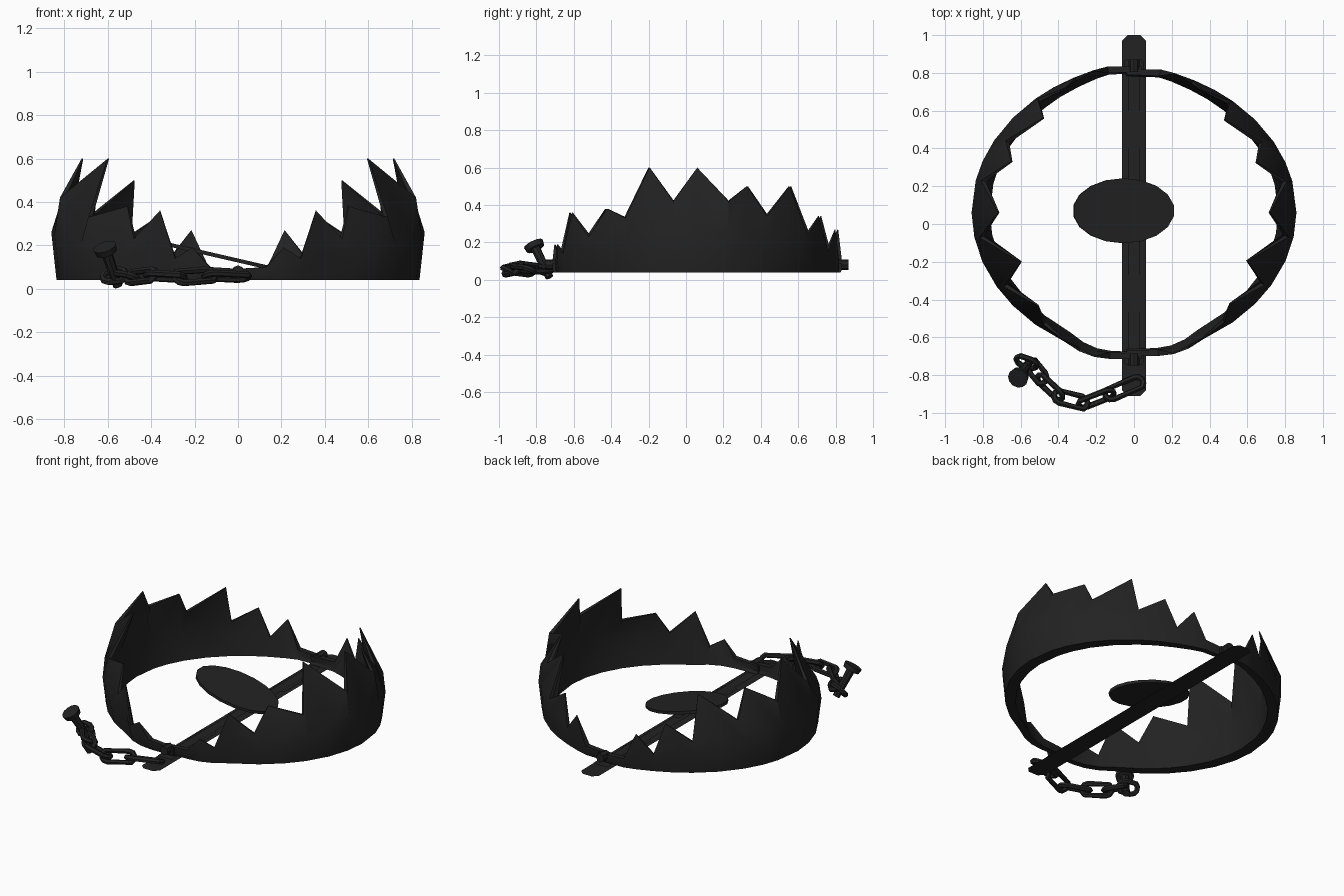
import bpy, bmesh, math
from mathutils import Vector, Matrix

cube = bpy.data.objects.get("Cube")
if cube:
    bpy.data.objects.remove(cube, do_unlink=True)

iron = bpy.data.materials.new("dark_iron")
iron.use_nodes = True
iron.diffuse_color = (0.016, 0.016, 0.016, 1)
iron.node_tree.nodes["Principled BSDF"].inputs["Base Color"].default_value = (0.016, 0.016, 0.016, 1)
MID_Y = 0.065  # centre of the jaw ring


def finish(name, bm, smooth=None):
    mesh = bpy.data.meshes.new(name)
    bm.to_mesh(mesh)
    bm.free()
    mesh.materials.append(iron)
    obj = bpy.data.objects.new(name, mesh)
    bpy.context.collection.objects.link(obj)
    if smooth:
        bpy.ops.object.select_all(action='DESELECT')
        obj.select_set(True)
        bpy.context.view_layer.objects.active = obj
        bpy.ops.object.shade_smooth_by_angle(angle=math.radians(smooth))


def plate(name, half_w, y0, y1, z0, z1, cut=0.001):
    """Flat bar along y with chamfered corners."""
    outline = [(half_w, y0 + cut), (half_w, y1 - cut), (half_w - cut, y1), (cut - half_w, y1),
               (-half_w, y1 - cut), (-half_w, y0 + cut), (cut - half_w, y0), (half_w - cut, y0)]
    bm = bmesh.new()
    face = bm.faces.new([bm.verts.new((x, y, z0)) for x, y in outline])
    bmesh.ops.solidify(bm, geom=[face], thickness=z0 - z1)
    # Solidify may grow either way, so settle the plate on its own floor
    low = min(v.co.z for v in bm.verts)
    bmesh.ops.translate(bm, vec=(0, 0, z0 - low), verts=bm.verts)
    bmesh.ops.recalc_face_normals(bm, faces=bm.faces)
    finish(name, bm)


def add_rod(bm, a, b, r1, r2, sides):
    a, b = Vector(a), Vector(b)
    turn = (b - a).to_track_quat('Z', 'Y').to_matrix().to_4x4()
    bmesh.ops.create_cone(bm, cap_ends=True, segments=sides, radius1=r1, radius2=r2,
                          depth=(b - a).length, matrix=Matrix.Translation((a + b) / 2) @ turn)


# Toothed edge of one jaw, from front pivot to back pivot: tips and valleys
edge = [(-0.04, -0.71, 0.09), (0.13, -0.71, 0.10), (0.21, -0.70, 0.19), (0.29, -0.67, 0.14),
        (0.36, -0.62, 0.36), (0.48, -0.53, 0.23), (0.51, -0.43, 0.38), (0.69, -0.33, 0.33),
        (0.60, -0.20, 0.60), (0.82, -0.07, 0.42), (0.72, 0.06, 0.60), (0.81, 0.23, 0.42),
        (0.65, 0.33, 0.50), (0.68, 0.44, 0.34), (0.48, 0.56, 0.50), (0.51, 0.66, 0.24),
        (0.36, 0.72, 0.34), (0.31, 0.77, 0.15), (0.215, 0.81, 0.27), (0.14, 0.83, 0.10),
        (-0.04, 0.83, 0.09)]


def jaw(name, side, stretch):
    """Closed shell: thick at the rim, thinning to sharp teeth."""
    bm = bmesh.new()
    columns = []
    for i, (x, y, z) in enumerate(edge):
        bow = 0.86 * max(0, 1 - ((y - MID_Y) / 0.775) ** 2) ** 0.56
        bx = x if x < 0.1 else max(bow, x)
        dy = (y - MID_Y) * stretch
        inward = -Vector((max(bx, 0) / 0.74, dy / 0.60, 0)).normalized()
        thick = 0.028 + 0.045 * max(bx, 0) / 0.86
        is_end = bx < 0.15
        top_share = 1 if is_end else 0.1 if i % 2 == 0 else 0.35
        outer = [Vector((bx * 0.972, dy * 0.99, 0.04)), Vector((bx, dy, min(0.26, z * 0.6))),
                 Vector((x, dy, z))]
        inner = [p + inward * thick * share for p, share in zip(outer, (1, 0.85, top_share))]
        columns.append([bm.verts.new((side * p.x, MID_Y + p.y, p.z)) for p in outer + inner[::-1]])
    for a, b in zip(columns, columns[1:]):
        for j in range(6):
            k = (j + 1) % 6
            bm.faces.new((a[j], b[j], b[k], a[k]))
    bm.faces.new(columns[0])
    bm.faces.new(columns[-1])
    bmesh.ops.recalc_face_normals(bm, faces=bm.faces)
    finish(name, bm, 35)


jaw("left_jaw", 1, 0.985)
jaw("right_jaw", -1, 1.005)

# Base bar, raised strip, spring clips and pivots
plate("base_bar", 0.063, -0.91, 1.0, 0.021, 0.034, 0.03)
plate("centre_strip", 0.03, -0.70, 0.83, 0.034, 0.052)
for label, y in (("front", -0.365), ("back", 0.50)):
    plate(label + "_clip", 0.046, y - 0.10, y + 0.10, 0.028, 0.07, 0.018)
for label, y in (("front", -0.715), ("back", 0.84)):
    plate(label + "_pivot", 0.05, y - 0.03, y + 0.03, 0.034, 0.075, 0.008)
    bm = bmesh.new()
    add_rod(bm, (0, y - 0.035, 0.08), (0, y + 0.03, 0.08), 0.028, 0.028, 8)
    finish(label + "_pivot_pin", bm)

# Tilted oval trigger pan on a short post
bm = bmesh.new()
bmesh.ops.create_cone(bm, cap_ends=True, segments=18, radius1=1, radius2=1, depth=0.018)
bmesh.ops.scale(bm, vec=(0.275, 0.172, 1), verts=bm.verts)
bmesh.ops.transform(bm, verts=bm.verts, matrix=Matrix.Translation((-0.055, 0.07, 0.143))
                    @ Matrix.Rotation(math.radians(13), 4, 'Y'))
finish("trigger_pan", bm)
plate("pan_post", 0.025, 0.03, 0.11, 0.05, 0.125)

# Chain: stretched rings, alternately rolled
path = [(0.025, -0.84, 0.055), (-0.13, -0.90, 0.06), (-0.27, -0.95, 0.055), (-0.40, -0.91, 0.06),
        (-0.49, -0.82, 0.055), (-0.54, -0.745, 0.06), (-0.60, -0.72, 0.06)]
R, TUBE, N, M = 0.037, 0.016, 10, 6
for k, (a, b) in enumerate(zip(path, path[1:])):
    a, b = Vector(a), Vector(b)
    reach = max((b - a).length / 2 + 0.024 - R, 0)
    bm = bmesh.new()
    rings = []
    for i in range(N):
        t = 2 * math.pi * (i + 0.5) / N
        shift = math.copysign(reach, math.cos(t))
        ring = []
        for j in range(M):
            p = 2 * math.pi * j / M
            r = R + TUBE * math.cos(p)
            ring.append(bm.verts.new((r * math.cos(t) + shift, r * math.sin(t), TUBE * math.sin(p))))
        rings.append(ring)
    for i in range(N):
        c, d = rings[i], rings[(i + 1) % N]
        for j in range(M):
            n = (j + 1) % M
            bm.faces.new((c[j], d[j], d[n], c[n]))
    roll = Matrix.Rotation(math.radians(20 if k % 2 == 0 else -50), 4, 'X')
    turn = (b - a).to_track_quat('X', 'Z').to_matrix().to_4x4()
    bmesh.ops.transform(bm, matrix=Matrix.Translation((a + b) / 2) @ turn @ roll, verts=bm.verts)
    finish("chain_link_%d" % (k + 1), bm, 40)

# Ground stake through the last link
tip, head = Vector((-0.553, -0.73, 0.013)), Vector((-0.61, -0.81, 0.18))
axis = (head - tip).normalized()
bm = bmesh.new()
add_rod(bm, tip, head, 0.022, 0.026, 8)
add_rod(bm, head - axis * 0.015, head + axis * 0.015, 0.05, 0.055, 12)
finish("stake", bm, 40)
